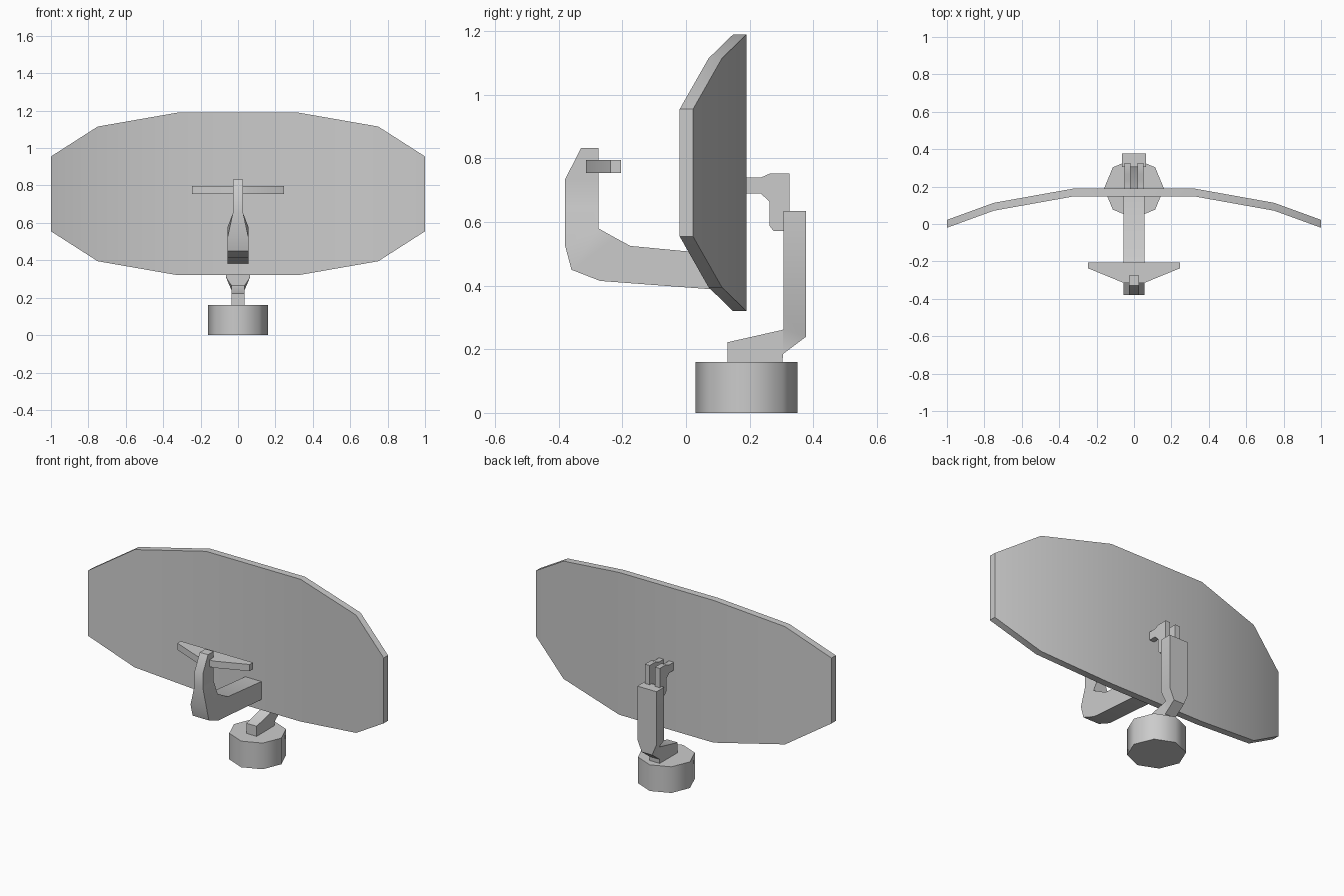
import bpy, bmesh, math

if "Cube" in bpy.data.objects:
    bpy.data.objects.remove(bpy.data.objects["Cube"])


def loft(name, rings, angle=40):
    """Skin a row of equal-sized vertex rings, cap both ends, shade smooth."""
    bm = bmesh.new()
    rows = [[bm.verts.new(p) for p in ring] for ring in rings]
    n = len(rows[0])
    for a, b in zip(rows, rows[1:]):
        for i in range(n):
            j = (i + 1) % n
            bm.faces.new((a[i], a[j], b[j], b[i]))
    bm.faces.new(rows[0])
    bm.faces.new(rows[-1])
    bmesh.ops.recalc_face_normals(bm, faces=bm.faces)
    me = bpy.data.meshes.new(name)
    bm.to_mesh(me)
    bm.free()
    ob = bpy.data.objects.new(name, me)
    bpy.context.collection.objects.link(ob)
    bpy.ops.object.select_all(action='DESELECT')
    ob.select_set(True)
    bpy.context.view_layer.objects.active = ob
    bpy.ops.object.shade_smooth_by_angle(angle=math.radians(angle))
    return ob


def bent_bar(name, sections):
    """Box-section bar: each section is (outer y,z), (inner y,z), half width."""
    return loft(name, [[(-w, *o), (w, *o), (w, *i), (-w, *i)]
                       for o, i, w in sections])


def mirrored(half):
    """Mirror rows of (x, ...) so they run from -x to +x."""
    return [(-r[0], *r[1:]) for r in half] + half[::-1]


# Dish: twelve-sided plate curved across its width (x, half height, front y)
dish = mirrored([(1.0, 0.20, -0.02), (0.75, 0.36, 0.071), (0.32, 0.435, 0.148)])
loft("dish_reflector",
     [[(x, y, 0.755 - h), (x, y + 0.042, 0.755 - h),
       (x, y + 0.042, 0.755 + h), (x, y, 0.755 + h)] for x, h, y in dish])

# Feed arm rising in front of the dish
bent_bar("feed_arm", [
    ((0.170, 0.382), (0.170, 0.492), 0.055),
    ((-0.270, 0.415), (-0.175, 0.525), 0.055),
    ((-0.360, 0.450), (-0.225, 0.552), 0.055),
    ((-0.380, 0.525), (-0.275, 0.580), 0.055),
    ((-0.380, 0.650), (-0.275, 0.650), 0.028),
    ((-0.380, 0.735), (-0.275, 0.735), 0.028),
    ((-0.330, 0.833), (-0.275, 0.833), 0.028)])

# Receiver crossbar with tapered ends (x, front y)
bar = mirrored([(0.245, -0.237), (0.055, -0.315)])
loft("receiver_bar",
     [[(x, y, 0.755), (x, -0.205, 0.755), (x, -0.205, 0.796), (x, y, 0.796)]
      for x, y in bar])

# Octagonal base drum
loft("base", [[(0.16 * math.cos(k * math.pi / 4),
                0.19 + 0.16 * math.sin(k * math.pi / 4), z)
               for k in range(8)] for z in (0, 0.16)], 50)

# Foot and upright post behind the dish
bent_bar("support_post", [
    ((0.130, 0.150), (0.130, 0.222), 0.035),
    ((0.303, 0.150), (0.303, 0.261), 0.035),
    ((0.305, 0.185), (0.304, 0.262), 0.035),
    ((0.378, 0.240), (0.306, 0.264), 0.035),
    ((0.378, 0.310), (0.306, 0.310), 0.065),
    ((0.378, 0.635), (0.306, 0.635), 0.065)])

# Pair of bracket prongs joining post and dish
prong = [(0.18, 0.74), (0.235, 0.74), (0.265, 0.753), (0.325, 0.753),
         (0.325, 0.572), (0.275, 0.572), (0.262, 0.59), (0.262, 0.665),
         (0.235, 0.69), (0.18, 0.69)]
for side, s in (("left", -1), ("right", 1)):
    loft("bracket_prong_" + side,
         [[(s * x, y, z) for y, z in prong] for x in (0.018, 0.05)])
